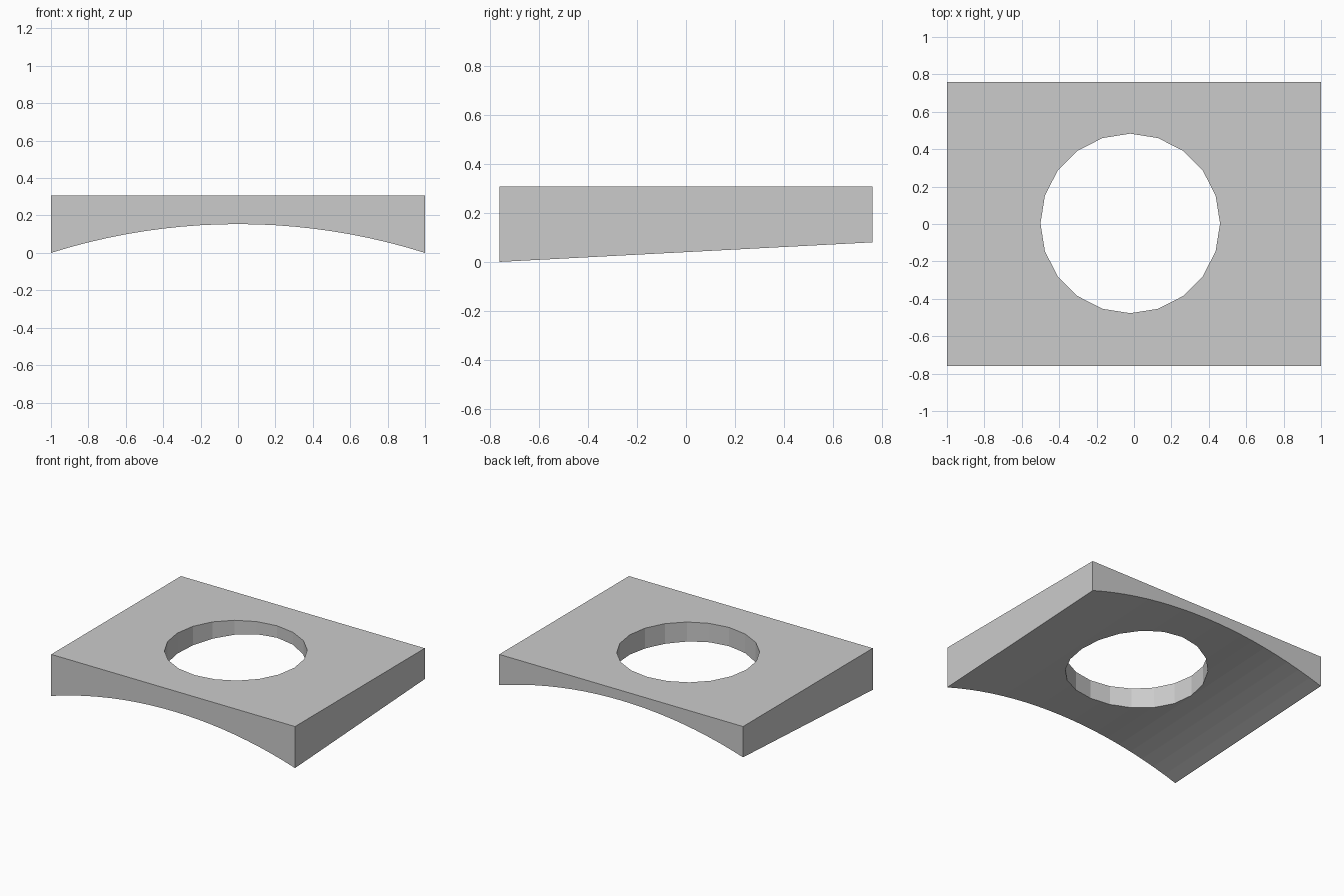
import bpy, bmesh, math

cube = bpy.data.objects.get("Cube")
if cube:
    bpy.data.objects.remove(cube, do_unlink=True)

HALF_X, HALF_Y, TOP = 1.0, 0.76, 0.308
RISE = 0.154                                  # height of the arch
SLOPE = math.tan(math.radians(3))             # underside climbs to the back
RADIUS = (HALF_X ** 2 + RISE ** 2) / (2 * RISE)
SEGMENTS = 20

grey = bpy.data.materials.new("light grey")
grey.use_nodes = True
colour = (0.6, 0.6, 0.6, 1)
grey.diffuse_color = colour
grey.node_tree.nodes["Principled BSDF"].inputs["Base Color"].default_value = colour


def add_object(name, bm):
    bmesh.ops.recalc_face_normals(bm, faces=bm.faces)
    mesh = bpy.data.meshes.new(name)
    bm.to_mesh(mesh)
    bm.free()
    mesh.materials.append(grey)
    obj = bpy.data.objects.new(name, mesh)
    bpy.context.collection.objects.link(obj)
    return obj


# Block with an arched underside
half_angle = math.asin(HALF_X / RADIUS)
angles = [half_angle * (2 * i / SEGMENTS - 1) for i in range(SEGMENTS + 1)]
arch = [(RADIUS * math.sin(a), RISE - RADIUS * (1 - math.cos(a))) for a in angles]

bm = bmesh.new()


def section(y):
    lift = SLOPE * (y + HALF_Y)
    points = [(x, y, z + lift) for x, z in arch]
    points += [(HALF_X, y, TOP), (-HALF_X, y, TOP)]
    return [bm.verts.new(p) for p in points]


front, back = section(-HALF_Y), section(HALF_Y)
bm.faces.new(front)
bm.faces.new(back[::-1])
for i in range(len(front)):
    j = (i + 1) % len(front)
    bm.faces.new((front[i], front[j], back[j], back[i]))
block = add_object("arched_block", bm)

# Twenty-sided vertical hole
bm = bmesh.new()
bmesh.ops.create_cone(bm, cap_ends=True, segments=20,
                      radius1=0.48, radius2=0.48, depth=2)
bmesh.ops.translate(bm, verts=bm.verts, vec=(-0.02, 0.003, 0))
cutter = add_object("hole_cutter", bm)
cutter.hide_render = True
cutter.hide_viewport = True
cutter.display_type = 'WIRE'

hole = block.modifiers.new("hole", 'BOOLEAN')
hole.operation = 'DIFFERENCE'
hole.solver = 'EXACT'
hole.object = cutter

# Bake the hole into the block and drop the cutter
bpy.context.view_layer.update()
graph = bpy.context.evaluated_depsgraph_get()
baked = bpy.data.meshes.new_from_object(block.evaluated_get(graph))
block.modifiers.clear()
block.data = baked
bpy.data.objects.remove(cutter, do_unlink=True)
